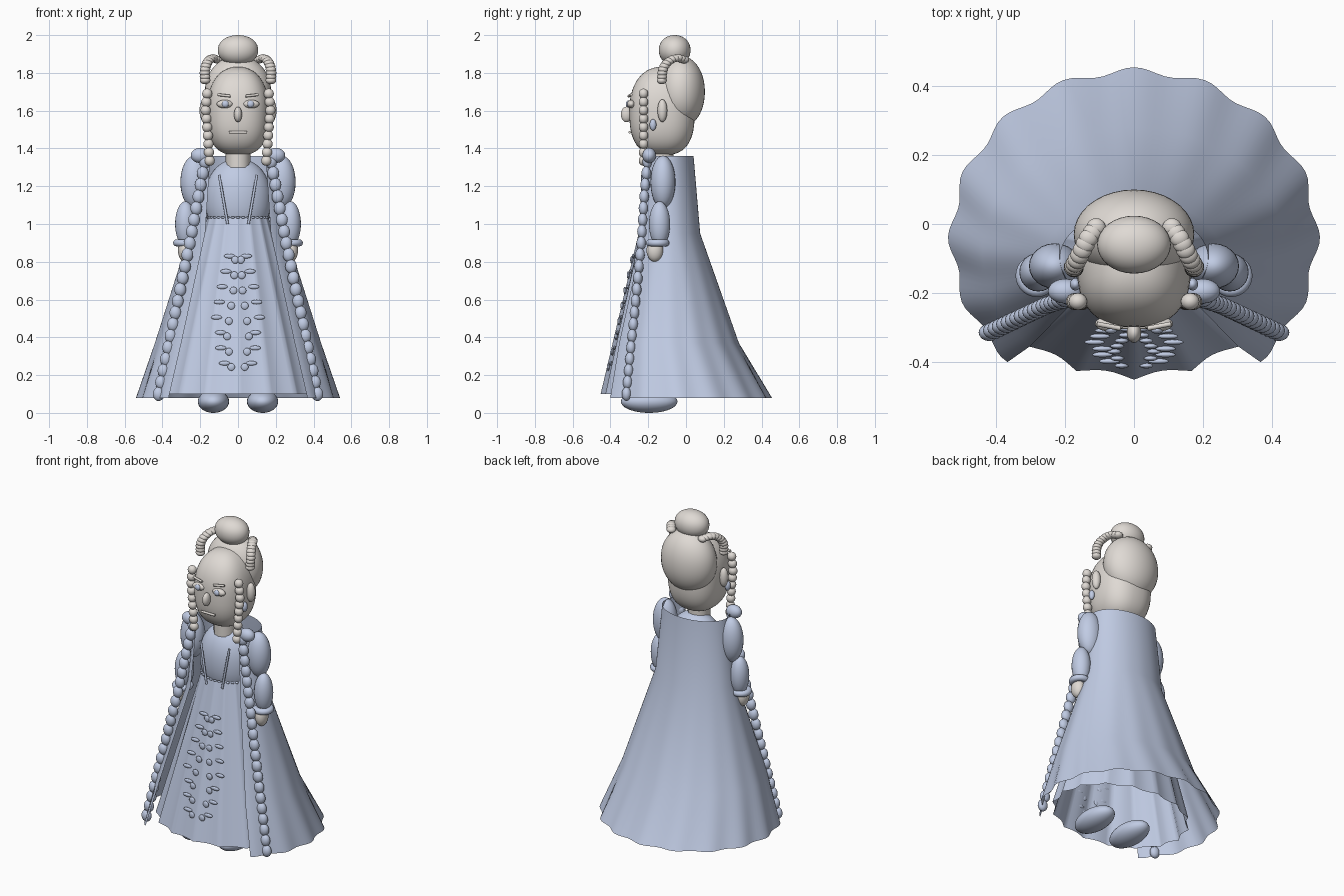
import bpy, bmesh, math
from mathutils import Vector, Matrix

if "Cube" in bpy.data.objects:
    bpy.data.objects.remove(bpy.data.objects["Cube"])


def material(name, color):
    m = bpy.data.materials.new(name)
    m.diffuse_color = (*color, 1)
    m.use_nodes = True
    m.node_tree.nodes["Principled BSDF"].inputs["Base Color"].default_value = m.diffuse_color
    return m


BLUE = material("pale_blue", (0.53, 0.60, 0.775))
CREAM = material("warm_grey", (0.74, 0.70, 0.66))


def finish(name, bm, mat):
    me = bpy.data.meshes.new(name)
    for f in bm.faces:
        f.smooth = True
    bm.to_mesh(me)
    bm.free()
    me.materials.append(mat)
    ob = bpy.data.objects.new(name, me)
    bpy.context.collection.objects.link(ob)
    return ob


def balls(name, items, mat, power=1.0, seg=20, rings=14, low_power=None, plan=1.0):
    """One object of ellipsoids given as (centre, radii); powers below 1 make them boxier."""
    bm = bmesh.new()
    for c, r in items:
        vs = bmesh.ops.create_uvsphere(bm, u_segments=seg, v_segments=rings, radius=1)["verts"]
        for v in vs:
            e = low_power if low_power and v.co.z < 0 else power
            flat = math.hypot(v.co.x, v.co.y)
            k = flat ** e if flat > 1e-6 else 0
            x, y = [math.copysign(abs(q / max(flat, 1e-6)) ** plan, q) * k for q in v.co.xy]
            z = math.copysign(abs(v.co.z) ** e, v.co.z)
            v.co = Vector((x * r[0], y * r[1], z * r[2])) + Vector(c)
    return finish(name, bm, mat)


def tube(name, a, b, r, mat):
    a, b = Vector(a), Vector(b)
    bm = bmesh.new()
    bmesh.ops.create_cone(bm, cap_ends=True, segments=12, radius1=r, radius2=r, depth=(b - a).length)
    rot = (b - a).to_track_quat('Z', 'Y').to_matrix().to_4x4()
    bmesh.ops.transform(bm, matrix=Matrix.Translation((a + b) / 2) @ rot, verts=bm.verts)
    ob = finish(name, bm, mat)
    bpy.context.view_layer.objects.active = ob
    ob.select_set(True)
    bpy.ops.object.shade_smooth_by_angle(angle=math.radians(35))
    ob.select_set(False)


def ring(name, c, R, r, mat):
    bpy.ops.mesh.primitive_torus_add(location=c, major_radius=R, minor_radius=r,
                                     major_segments=28, minor_segments=12)
    ob = bpy.context.object
    ob.name = name
    ob.data.materials.append(mat)
    bpy.ops.object.shade_smooth()
    ob.select_set(False)


def path(points, n):
    """n evenly spaced points along a polyline."""
    pts = [Vector(p) for p in points]
    lens = [(b - a).length for a, b in zip(pts, pts[1:])]
    out = []
    for i in range(n):
        d = sum(lens) * i / (n - 1)
        for a, b, l in zip(pts, pts[1:], lens):
            if d <= l + 1e-6:
                out.append(a.lerp(b, d / l))
                break
            d -= l
    return out


def cloth_point(section, ang, sharp):
    """Point on a cloth section (z, centre y, rx, ry, flute); angle 0 is the back."""
    z, cy, rx, ry, fl = section
    dip = abs(math.sin(8 * ang)) if sharp else 0.5 - 0.5 * math.cos(16 * ang)
    k = 1 - fl * dip
    return Vector((rx * k * math.sin(ang), cy + ry * k * math.cos(ang), z))


def cloth(name, sections, half, n, mat, sharp):
    bm = bmesh.new()
    count = n if half > 3.14 else n + 1
    rows = [[bm.verts.new(cloth_point(s, -half + 2 * half * i / n, sharp)) for i in range(count)]
            for s in sections]
    for a, b in zip(rows, rows[1:]):
        for i in range(n):
            j = (i + 1) % count
            bm.faces.new((a[i], a[j], b[j], b[i]))
    bmesh.ops.recalc_face_normals(bm, faces=bm.faces)
    finish(name, bm, mat)


# Pleated skirt and the long mantle open at the front
skirt = [(1.04, -0.10, 0.16, 0.13, 0.0), (0.1, -0.12, 0.437, 0.332, 0.06)]
cloth("skirt", skirt, math.pi, 128, BLUE, True)
mantle = [(1.36, -0.10, 0.215, 0.14, 0.0), (0.95, -0.098, 0.255, 0.173, 0.0),
          (0.37, -0.086, 0.44, 0.366, 0.006), (0.08, -0.04, 0.54, 0.495, 0.04)]
cloth("mantle", mantle, math.radians(137), 110, BLUE, False)

# Bodice, waist beads and neck
balls("bodice", [((0, -0.10, 1.13), (0.175, 0.132, 0.215))], BLUE, 0.92, 32, 20)
balls("waist_beads", [((0.159 * math.sin(a), -0.10 - 0.132 * math.cos(a), 1.035), (0.012, 0.008, 0.006))
                      for a in [i * math.tau / 36 for i in range(36)]], BLUE, 1, 8, 6)
tube("neck", (0, -0.13, 1.30), (0, -0.13, 1.45), 0.065, CREAM)
balls("necklace", [((0.07 * math.sin(a), -0.13 - 0.07 * math.cos(a), 1.39), (0.014, 0.014, 0.012))
                   for a in [i * math.tau / 18 for i in range(18)]], CREAM, 1, 10, 8)

# Embroidery beads lying on the front of the skirt
OUTER = [0.045, 0.065, 0.085, 0.10, 0.115, 0.095, 0.095, 0.075]
INNER = [0.015, 0.02, 0.025, 0.037, 0.05, 0.06, 0.05, 0.037]


def on_skirt(x, z):
    t = (1.04 - z) / 0.94
    s = [a + (b - a) * t for a, b in zip(*skirt)]
    return cloth_point(s, math.pi - math.asin(x / s[2]), True) + Vector((0, -0.005, 0))


leaves, dots = [], []
for i in range(8):
    for side in (-1, 1):
        leaves.append((on_skirt(side * OUTER[i], 0.83 - 0.081 * i), (0.03, 0.008, 0.012)))
        dots.append((on_skirt(side * INNER[i], 0.81 - 0.081 * i), (0.02, 0.008, 0.02)))
balls("embroidery_leaves", leaves, BLUE, 1, 14, 10)
balls("embroidery_dots", dots, BLUE, 1, 14, 10)

# Head, back hair and bun
balls("head", [((0, -0.127, 1.598), (0.165, 0.173, 0.234))], CREAM, 0.9, 40, 28, 0.74, 0.82)
balls("back_hair", [((0, -0.03, 1.70), (0.175, 0.13, 0.19))], CREAM, 0.97, 36, 24)
balls("bun", [((0, -0.06, 1.92), (0.107, 0.084, 0.08))], CREAM, 0.95, 32, 20)
balls("nose", [((0, -0.315, 1.58), (0.021, 0.03, 0.041))], CREAM)
tube("mouth", (-0.047, -0.298, 1.485), (0.047, -0.298, 1.485), 0.007, CREAM)

for side, tag in ((-1, "left"), (1, "right")):
    # Face details
    balls(tag + "_eye", [((side * 0.07, -0.290, 1.635), (0.043, 0.022, 0.022))], CREAM)
    balls(tag + "_iris", [((side * 0.067, -0.307, 1.635), (0.018, 0.012, 0.018))], BLUE)
    tube(tag + "_brow", (side * 0.04, -0.303, 1.677), (side * 0.108, -0.290, 1.685), 0.007, CREAM)
    balls(tag + "_ear", [((side * 0.178, -0.125, 1.60), (0.026, 0.026, 0.06))], CREAM)
    balls(tag + "_earring", [((side * 0.170, -0.175, 1.525), (0.016, 0.018, 0.03))], BLUE)

    # Looped braid from the bun and hanging braid beside the face
    loop = [(side * x, y, z) for x, y, z in ((0.11, -0.01, 1.87), (0.135, -0.045, 1.88), (0.152, -0.08, 1.87),
                                            (0.168, -0.11, 1.845), (0.176, -0.125, 1.81), (0.174, -0.128, 1.76))]
    balls(tag + "_looped_braid", [(p, (0.028, 0.027, 0.02)) for p in path(loop, 12)], CREAM, 1, 16, 10)
    hang = [(side * x, -0.225, z) for x, z in ((0.163, 1.69), (0.172, 1.61), (0.162, 1.50), (0.15, 1.335))]
    balls(tag + "_hanging_braid", [(p, (0.027, 0.025, 0.027)) for p in path(hang, 9)], CREAM, 1, 16, 10)

    # Sleeves, cuff and hand
    balls(tag + "_upper_sleeve", [((side * 0.23, -0.122, 1.222), (0.075, 0.066, 0.14))], BLUE, 1, 24, 16)
    balls(tag + "_lower_sleeve", [((side * 0.278, -0.14, 1.0), (0.055, 0.056, 0.12))], BLUE, 1, 24, 16)
    ring(tag + "_cuff", (side * 0.282, -0.15, 0.9), 0.043, 0.019, BLUE)
    balls(tag + "_hand", [((side * 0.282, -0.165, 0.86), (0.036, 0.044, 0.06))], CREAM)

    # Long bead trim along the mantle edge, and bodice lace
    balls(tag + "_shoulder_knot", [((side * 0.20, -0.195, 1.363), (0.05, 0.036, 0.04))], BLUE)
    trim = [(side * x, y, z) for x, y, z in ((0.175, -0.205, 1.33), (0.205, -0.22, 1.17),
                                            (0.255, -0.237, 0.90), (0.42, -0.315, 0.10))]
    balls(tag + "_bead_trim", [(p, (0.031, 0.025, 0.037)) for p in path(trim, 21)], BLUE, 1, 16, 12)
    tube(tag + "_lace", (side * 0.10, -0.23, 1.26), (side * 0.055, -0.237, 1.0), 0.007, BLUE)

    # Shoe
    balls(tag + "_shoe", [((side * 0.13, -0.195, 0.06), (0.083, 0.15, 0.06))], BLUE, 1, 28, 18)
